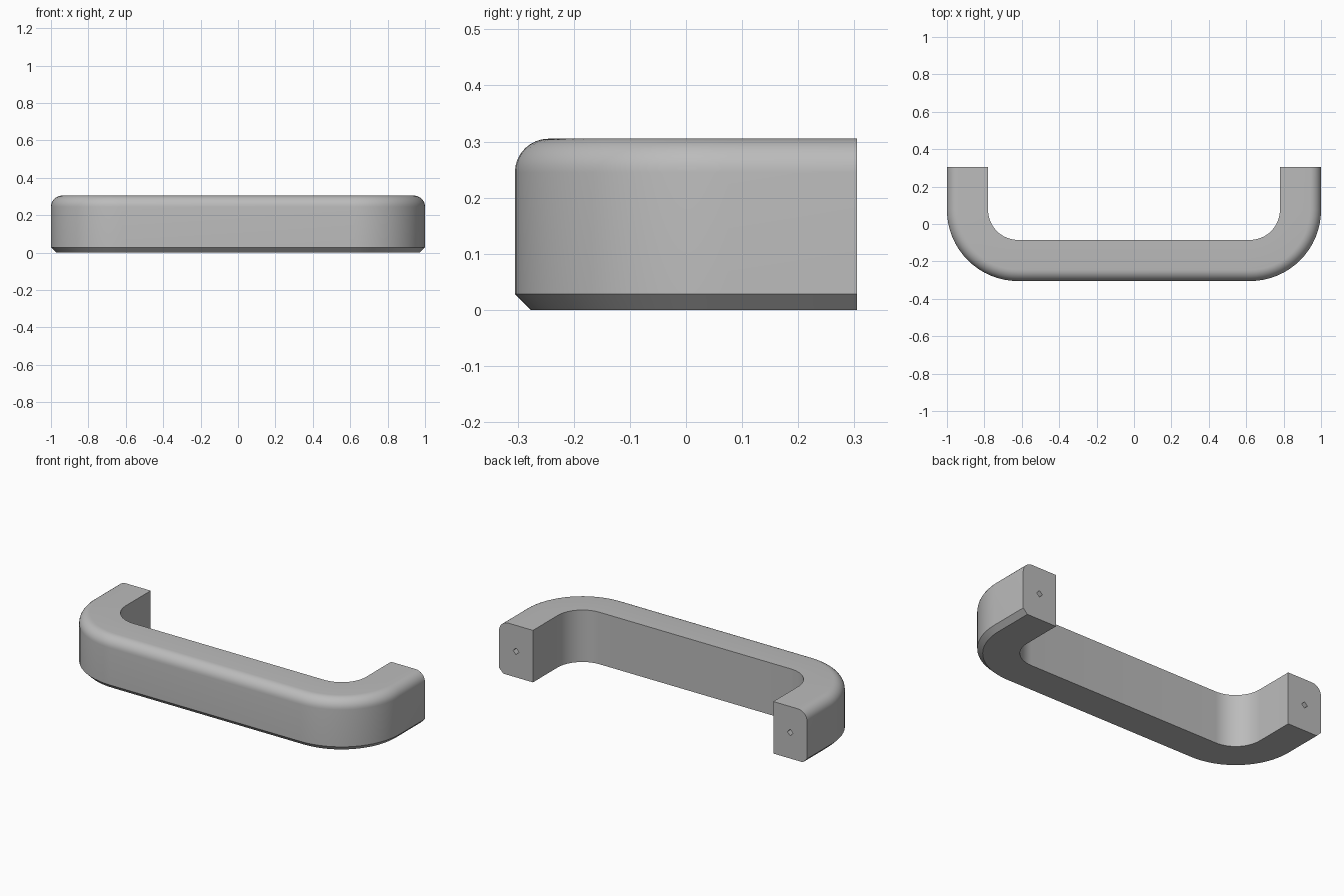
import bpy, bmesh, math
from mathutils import Matrix, Vector

cube = bpy.data.objects.get("Cube")
if cube:
    bpy.data.objects.remove(cube, do_unlink=True)

HEIGHT, WIDTH, HALF_DEPTH = 0.305, 0.22, 0.305
INNER_R, FILLET, CHAMFER = 0.16, 0.06, 0.028
BEND_X = 1 - WIDTH - INNER_R
BEND_Y = -HALF_DEPTH + WIDTH + INNER_R

grey = bpy.data.materials.new("satin grey")
grey.use_nodes = True
colour = (0.5, 0.5, 0.5, 1)
grey.diffuse_color = colour
grey.node_tree.nodes["Principled BSDF"].inputs["Base Color"].default_value = colour


def make_object(name, bm):
    bmesh.ops.recalc_face_normals(bm, faces=bm.faces)
    mesh = bpy.data.meshes.new(name)
    bm.to_mesh(mesh)
    bm.free()
    mesh.materials.append(grey)
    obj = bpy.data.objects.new(name, mesh)
    bpy.context.collection.objects.link(obj)
    return obj


# Cross-section as (outward offset, height): chamfer below, fillet above
section = [(0, 0), (WIDTH - CHAMFER, 0), (WIDTH, CHAMFER)]
for i in range(9):
    a = math.pi / 2 * i / 8
    section.append((WIDTH - FILLET + FILLET * math.cos(a),
                    HEIGHT - FILLET + FILLET * math.sin(a)))
section.append((0, HEIGHT))

# Inner edge path: (point, outward direction), left end to right end
half = [(Vector((1 - WIDTH, HALF_DEPTH, 0)), Vector((1, 0, 0)))]
for i in range(17):
    a = -math.pi / 2 * i / 16
    out = Vector((math.cos(a), math.sin(a), 0))
    half.append((Vector((BEND_X, BEND_Y, 0)) + out * INNER_R, out))
flip = Matrix.Diagonal((-1, 1, 1))
path = half + [(flip @ p, flip @ d) for p, d in reversed(half)]

# Handle body: section swept along the path, capped at both ends
bm = bmesh.new()
rings = [[bm.verts.new(p + d * u + Vector((0, 0, z))) for u, z in section]
         for p, d in path]
n = len(section)
for r, s in zip(rings, rings[1:]):
    for j in range(n):
        k = (j + 1) % n
        bm.faces.new((r[j], r[k], s[k], s[j]))
for end in (rings[0], rings[-1]):
    bm.faces.new(end)
handle = make_object("handle", bm)

# Four-sided screw holes in the mounting ends
bm = bmesh.new()
for side in (-1, 1):
    place = (Matrix.Translation((side * (1 - WIDTH / 2), HALF_DEPTH, HEIGHT / 2))
             @ Matrix.Rotation(math.pi / 2, 4, 'X'))
    bmesh.ops.create_cone(bm, cap_ends=True, segments=4, radius1=0.019,
                          radius2=0.019, depth=0.24, matrix=place)
cutter = make_object("screw_hole_cutter", bm)
cutter.hide_render = True
cutter.hide_viewport = True
cut = handle.modifiers.new("screw holes", 'BOOLEAN')
cut.object = cutter
cut.operation = 'DIFFERENCE'
cut.solver = 'EXACT'

# Smooth the bends and the fillet, keep the edges sharp
bpy.ops.object.select_all(action='DESELECT')
handle.select_set(True)
bpy.context.view_layer.objects.active = handle
bpy.ops.object.shade_smooth_by_angle(angle=math.radians(30))
